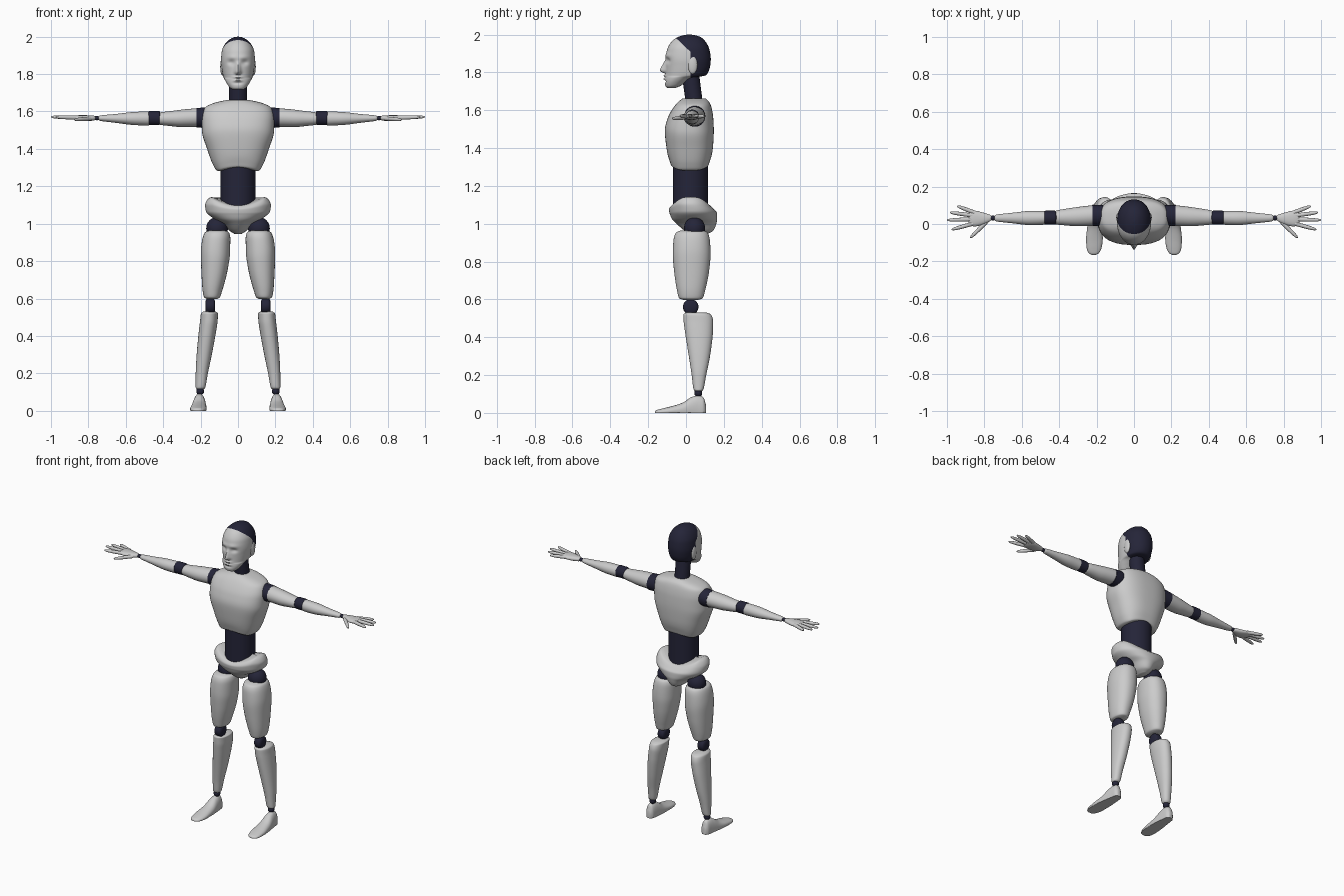
import bpy, bmesh, math
from mathutils import Matrix, Vector


def material(name, rgb):
    m = bpy.data.materials.new(name)
    m.diffuse_color = (*rgb, 1)
    return m


GREY = material("light grey shell", (0.6, 0.6, 0.6))
DARK = material("dark navy joint", (0.018, 0.018, 0.04))


def finish(name, bm, mats, mirror=False, angle=50):
    bmesh.ops.recalc_face_normals(bm, faces=bm.faces)
    me = bpy.data.meshes.new(name)
    bm.to_mesh(me)
    bm.free()
    for m in mats:
        me.materials.append(m)
    for p in me.polygons:
        p.use_smooth = True
    me.set_sharp_from_angle(angle=math.radians(angle))
    ob = bpy.data.objects.new(name, me)
    bpy.context.collection.objects.link(ob)
    if mirror:
        ob.modifiers.new("mirror", "MIRROR").use_mirror_merge = False
    return ob


def smooth_rows(rows, steps):
    """Monotone spline through the section rows, without overshoot."""
    d = [[b - a for a, b in zip(r, s)] for r, s in zip(rows, rows[1:])]

    def tangent(i, k):
        if i == 0 or i == len(rows) - 1:
            return d[min(i, len(d) - 1)][k]
        a, b = d[i - 1][k], d[i][k]
        return 2 * a * b / (a + b) if a * b > 0 else 0

    out = []
    for i in range(len(d)):
        for s in range(steps):
            t = s / steps
            h = (2*t**3 - 3*t*t + 1, t**3 - 2*t*t + t, 3*t*t - 2*t**3, t**3 - t*t)
            out.append([h[0] * rows[i][k] + h[1] * tangent(i, k)
                        + h[2] * rows[i + 1][k] + h[3] * tangent(i + 1, k)
                        for k in range(5)])
    return out + [list(rows[-1])]


def loft_bm(axis, rows, power=2.0, n=40, steps=6, deform=None):
    """Skin rounded sections; row = (position, a min, a max, b min, b max)."""
    bm = bmesh.new()
    rings = []
    for t, a0, a1, b0, b1 in smooth_rows(rows, steps):
        ring = []
        for i in range(n):
            w = 2 * math.pi * i / n
            c, s = math.cos(w), math.sin(w)
            a = (a0 + a1) / 2 + (a1 - a0) / 2 * math.copysign(abs(c) ** (2 / power), c)
            b = (b0 + b1) / 2 + (b1 - b0) / 2 * math.copysign(abs(s) ** (2 / power), s)
            co = {"x": (t, a, b), "y": (a, t, b), "z": (a, b, t)}[axis]
            ring.append(bm.verts.new(deform(*co) if deform else co))
        rings.append(ring)
    for r, s in zip(rings, rings[1:]):
        for i in range(n):
            j = (i + 1) % n
            bm.faces.new((r[i], r[j], s[j], s[i]))
    bm.faces.new(rings[0])
    bm.faces.new(rings[-1])
    return bm


def loft(name, mat, axis, rows, mirror=False, **kw):
    return finish(name, loft_bm(axis, rows, **kw), [mat], mirror)


def ball(name, mat, centre, size, mirror=True):
    bm = bmesh.new()
    bmesh.ops.create_uvsphere(bm, u_segments=28, v_segments=16, radius=1,
                              matrix=Matrix.Translation(centre) @ Matrix.Diagonal((*size, 1)))
    return finish(name, bm, [mat], mirror)


# Head: one loft with modelled features, split into face and skull
def face_shape(x, y, z):
    def bump(cx, cz, wx, wz):
        return math.exp(-((abs(x) - cx) / wx) ** 2 - ((z - cz) / wz) ** 2)
    if y < -0.02:
        nose = max(0, min(1, (1.87 - z) / 0.055)) * max(0, min(1, (z - 1.793) / 0.012))
        y -= 0.031 * nose * math.exp(-(x / (0.009 + 0.006 * nose)) ** 2)
        y += 0.012 * bump(0.036, 1.862, 0.02, 0.014) - 0.005 * bump(0.03, 1.89, 0.03, 0.01)
        y -= 0.010 * bump(0, 1.783, 0.022, 0.006) + 0.010 * bump(0, 1.766, 0.02, 0.006)
        y += 0.006 * bump(0, 1.752, 0.025, 0.007)
    return x, y, z


head = loft_bm("z", [
    (1.718, -0.03, 0.03, -0.10, -0.055), (1.728, -0.044, 0.044, -0.109, -0.03),
    (1.75, -0.06, 0.06, -0.112, 0.0), (1.772, -0.072, 0.072, -0.109, 0.04),
    (1.785, -0.078, 0.078, -0.108, 0.105), (1.83, -0.087, 0.087, -0.107, 0.127),
    (1.87, -0.091, 0.091, -0.108, 0.131), (1.92, -0.087, 0.087, -0.10, 0.124),
    (1.96, -0.07, 0.07, -0.078, 0.105), (1.985, -0.045, 0.045, -0.047, 0.08),
    (1.997, -0.02, 0.02, -0.01, 0.045), (2.0, -0.004, 0.004, 0.01, 0.022)],
    n=112, steps=7, power=2.15, deform=face_shape)
cuts = [(Vector((0, 0.025, 1.9)), Vector((0, 1, 0))),
        (Vector((0, 0.022, 1.91)), Vector((0, 1, 1.05)))]
for co, no in cuts:
    bmesh.ops.bisect_plane(head, geom=head.verts[:] + head.edges[:] + head.faces[:],
                           plane_co=co, plane_no=no)
for f in head.faces:
    mid = f.calc_center_median()
    f.material_index = int(any((mid - co).dot(no) > 0 for co, no in cuts))
finish("head", head, [GREY, DARK])
ball("ear", GREY, (0.083, 0.035, 1.84), (0.012, 0.025, 0.048))
loft("neck", DARK, "z", [(1.63, -0.047, 0.047, 0.0, 0.09), (1.80, -0.047, 0.047, -0.024, 0.068)])


# Torso shell with a slightly arched lower edge
def torso_arch(x, y, z):
    k = max(0, (1.36 - z) / 0.08)
    return x, y, z + 0.02 * k * max(0, 1 - (x / 0.1) ** 2)


loft("torso", GREY, "z", [
    (1.28, -0.098, 0.098, -0.06, 0.10), (1.286, -0.115, 0.115, -0.075, 0.115),
    (1.32, -0.136, 0.136, -0.086, 0.126), (1.40, -0.165, 0.165, -0.103, 0.142),
    (1.49, -0.192, 0.192, -0.112, 0.147), (1.56, -0.194, 0.194, -0.096, 0.144),
    (1.62, -0.177, 0.177, -0.062, 0.133), (1.645, -0.13, 0.13, -0.04, 0.122),
    (1.662, -0.06, 0.06, -0.018, 0.103)], power=2.5, n=64, deform=torso_arch)
loft("waist", DARK, "z", [(1.07, -0.093, 0.093, -0.07, 0.116),
                          (1.32, -0.093, 0.093, -0.07, 0.116)], n=48)


# Pelvis: a bowl with a saddle-shaped rim
def pelvis_rim(x, y, z):
    k = max(0, (z - 1.05) / 0.095)
    return x, y, z - 0.045 * k * max(0, 1 - (x / 0.14) ** 2)


loft("pelvis", GREY, "z", [
    (0.945, -0.018, 0.018, 0.03, 0.11), (0.962, -0.045, 0.045, -0.005, 0.143),
    (1.0, -0.08, 0.08, -0.05, 0.16), (1.028, -0.13, 0.13, -0.076, 0.165),
    (1.065, -0.171, 0.171, -0.088, 0.163), (1.10, -0.176, 0.176, -0.09, 0.148),
    (1.135, -0.158, 0.158, -0.075, 0.125), (1.146, -0.13, 0.13, -0.055, 0.105)],
    n=64, power=2.1, deform=pelvis_rim)

# Legs
ball("hip_joint", DARK, (0.112, 0.045, 0.975), (0.058, 0.056, 0.06))
loft("thigh", GREY, "z", [
    (0.598, 0.112, 0.166, -0.015, 0.065), (0.605, 0.098, 0.18, -0.035, 0.087),
    (0.65, 0.082, 0.19, -0.048, 0.102), (0.75, 0.056, 0.196, -0.063, 0.122),
    (0.84, 0.043, 0.199, -0.07, 0.13), (0.92, 0.041, 0.19, -0.065, 0.125),
    (0.955, 0.05, 0.175, -0.05, 0.112), (0.965, 0.075, 0.15, -0.025, 0.085)],
    mirror=True, power=2.2)
loft("knee_joint", DARK, "x", [
    (0.122, 0.0, 0.05, 0.535, 0.585), (0.13, -0.013, 0.063, 0.522, 0.598),
    (0.148, -0.016, 0.066, 0.519, 0.601), (0.166, -0.013, 0.063, 0.522, 0.598),
    (0.174, 0.0, 0.05, 0.535, 0.585)], mirror=True, steps=3)
loft("shin", GREY, "z", [
    (0.115, 0.182, 0.22, 0.048, 0.084), (0.124, 0.175, 0.226, 0.04, 0.092),
    (0.20, 0.161, 0.226, 0.03, 0.107), (0.30, 0.14, 0.221, 0.015, 0.127),
    (0.42, 0.118, 0.21, -0.004, 0.142), (0.48, 0.109, 0.203, -0.012, 0.144),
    (0.52, 0.107, 0.198, -0.014, 0.132), (0.53, 0.12, 0.186, 0.0, 0.11)],
    mirror=True, power=2.2)
ball("ankle_joint", DARK, (0.202, 0.065, 0.105), (0.021, 0.021, 0.022))
loft("foot", GREY, "y", [
    (-0.165, 0.205, 0.225, -0.004, 0.008), (-0.158, 0.19, 0.24, -0.008, 0.014),
    (-0.13, 0.174, 0.253, -0.012, 0.022), (-0.08, 0.167, 0.256, -0.015, 0.034),
    (-0.02, 0.168, 0.25, -0.025, 0.053), (0.03, 0.172, 0.242, -0.04, 0.084),
    (0.06, 0.175, 0.237, -0.045, 0.092), (0.09, 0.18, 0.232, -0.04, 0.084),
    (0.105, 0.192, 0.22, -0.01, 0.045)],
    mirror=True, power=2.2, deform=lambda x, y, z: (x, y, max(z, 0)))

# Arms, held straight out to the sides
loft("shoulder_joint", DARK, "x", [(0.16, -0.01, 0.102, 1.512, 1.624),
                                   (0.222, -0.01, 0.102, 1.514, 1.618)], mirror=True)
loft("upper_arm", GREY, "x", [
    (0.215, 0.0, 0.092, 1.525, 1.61), (0.222, -0.009, 0.1, 1.518, 1.617),
    (0.30, -0.012, 0.091, 1.517, 1.61), (0.36, -0.008, 0.082, 1.522, 1.602),
    (0.42, -0.001, 0.07, 1.53, 1.594), (0.425, 0.006, 0.062, 1.538, 1.588)], mirror=True)
loft("elbow_joint", DARK, "x", [
    (0.415, 0.004, 0.066, 1.535, 1.595), (0.425, -0.004, 0.071, 1.527, 1.603),
    (0.472, -0.004, 0.071, 1.527, 1.603), (0.482, 0.004, 0.066, 1.535, 1.595)], mirror=True)
loft("forearm", GREY, "x", [
    (0.473, 0.004, 0.064, 1.533, 1.593), (0.478, -0.003, 0.07, 1.525, 1.6),
    (0.55, -0.006, 0.07, 1.527, 1.598), (0.65, 0.004, 0.06, 1.539, 1.587),
    (0.74, 0.015, 0.049, 1.551, 1.578), (0.747, 0.022, 0.042, 1.557, 1.572)], mirror=True)
ball("wrist_joint", DARK, (0.755, 0.032, 1.565), (0.016, 0.013, 0.012))

# Hands: palm plus five fanned fingers
loft("palm", GREY, "x", [
    (0.76, 0.024, 0.04, 1.557, 1.573), (0.768, 0.016, 0.048, 1.553, 1.577),
    (0.81, -0.004, 0.062, 1.548, 1.58), (0.85, -0.013, 0.071, 1.551, 1.58),
    (0.875, -0.008, 0.069, 1.557, 1.578), (0.885, 0.005, 0.058, 1.562, 1.574)],
    mirror=True, n=24, power=2.2)
fingers = {
    "little_finger": ((0.85, 0.06, 1.567), (0.945, 0.096, 1.568)),
    "ring_finger": ((0.86, 0.045, 1.568), (0.985, 0.062, 1.57)),
    "middle_finger": ((0.86, 0.025, 1.568), (1.0, 0.021, 1.571)),
    "index_finger": ((0.86, 0.002, 1.567), (0.975, -0.03, 1.57)),
    "thumb": ((0.79, 0.01, 1.562), (0.875, -0.074, 1.556)),
}
for name, (base, tip) in fingers.items():
    base, tip = Vector(base), Vector(tip)
    length = (tip - base).length
    bm = loft_bm("z", [(t * length, -r, r, -r, r) for t, r in (
        (0, 0.011), (0.5, 0.0105), (0.85, 0.008), (0.96, 0.005), (1, 0.0015))], n=14, steps=3)
    turn = (tip - base).to_track_quat("Z", "Y").to_matrix().to_4x4()
    bm.transform(Matrix.Translation(base) @ turn)
    finish(name, bm, [GREY], mirror=True)
